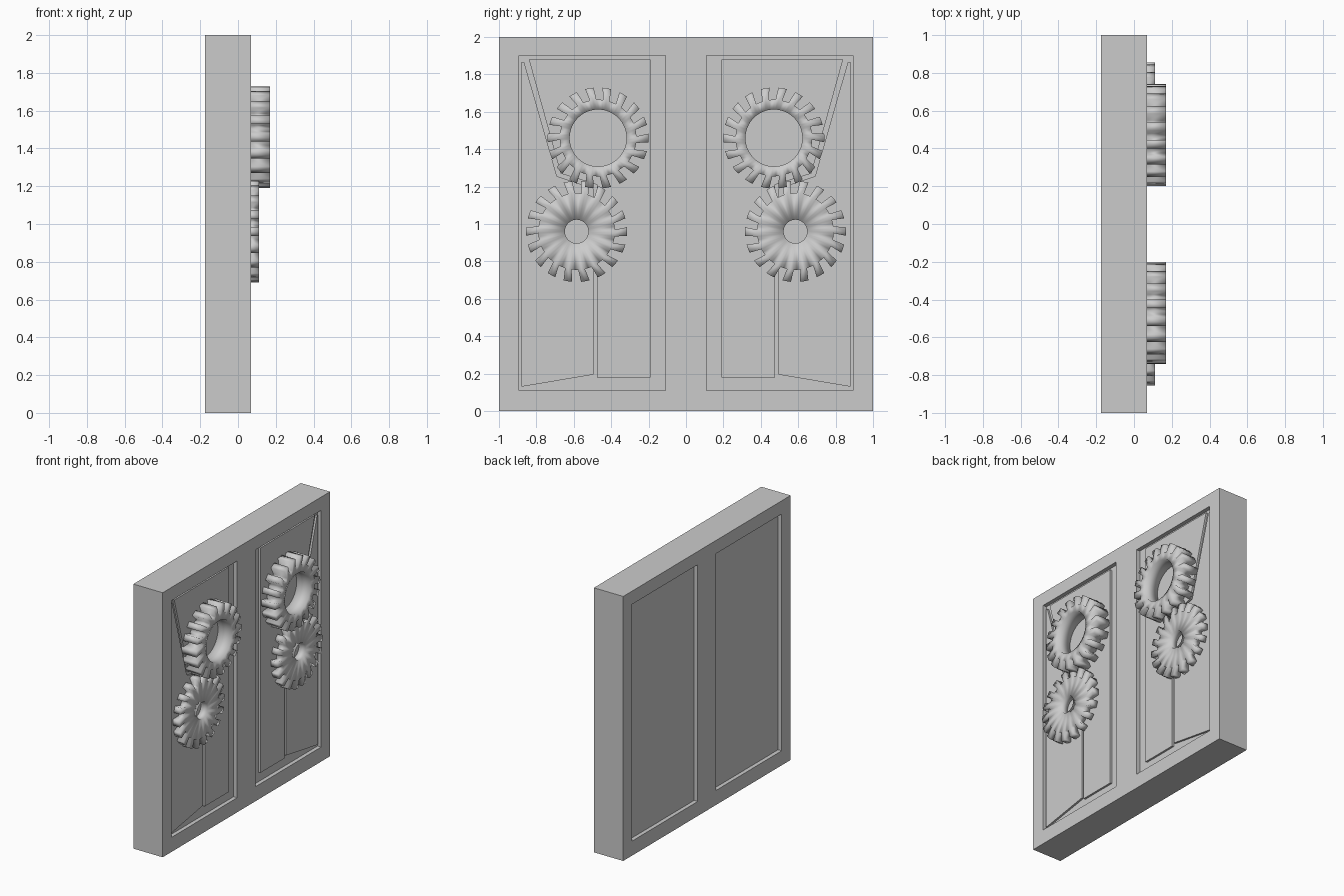
import bpy, bmesh
from math import cos, sin, radians, pi

if "Cube" in bpy.data.objects:
    bpy.data.objects.remove(bpy.data.objects["Cube"])

BACK, FRONT, DEPTH = -0.175, 0.07, 0.03


def make_object(name, bm, smooth=False):
    bmesh.ops.recalc_face_normals(bm, faces=bm.faces)
    mesh = bpy.data.meshes.new(name)
    bm.to_mesh(mesh)
    bm.free()
    for p in mesh.polygons:
        p.use_smooth = smooth
    obj = bpy.data.objects.new(name, mesh)
    bpy.context.collection.objects.link(obj)
    return obj


def prism(name, outline, x0, x1):
    """Extrude a (y, z) outline along x."""
    bm = bmesh.new()
    face = bm.faces.new([bm.verts.new((x0, y, z)) for y, z in outline])
    new = bmesh.ops.extrude_face_region(bm, geom=[face])["geom"]
    verts = [v for v in new if isinstance(v, bmesh.types.BMVert)]
    bmesh.ops.translate(bm, verts=verts, vec=(x1 - x0, 0, 0))
    return make_object(name, bm)


def rect(y0, y1, z0, z1):
    return [(y0, z0), (y1, z0), (y1, z1), (y0, z1)]


def gear(name, cy, cz, hole, root, tip, x0, x1, teeth, phase, side):
    """Flat gear about the x axis; four steps per tooth."""
    bm = bmesh.new()
    n = teeth * 4
    step = 2 * pi / n

    def ring(x, radius):
        return [bm.verts.new((x, side * (cy + radius * cos(phase + (i - .5) * step)),
                              cz + radius * sin(phase + (i - .5) * step)))
                for i in range(n)]

    inner = [ring(x, hole) for x in (x0, x1)]
    mid = [ring(x, root) for x in (x0, x1)]
    outer = [[], []]
    half = step * 0.98
    for k, x in enumerate((x0, x1)):
        for t in range(teeth):
            a = phase + t * 4 * step
            outer[k].append([bm.verts.new((x, side * (cy + tip * cos(a + s)), cz + tip * sin(a + s)))
                             for s in (-half, 0, half)])
    # web and hole wall
    for i in range(n):
        j = (i + 1) % n
        bm.faces.new((inner[0][i], inner[0][j], inner[1][j], inner[1][i]))
        for k in (0, 1):
            bm.faces.new((inner[k][i], inner[k][j], mid[k][j], mid[k][i]))
    # teeth and the floors between them
    for t in range(teeth):
        lo = [t * 4 - 1, t * 4, t * 4 + 1, t * 4 + 2]
        idx = [i % n for i in lo]
        for a, b in ((idx[2], idx[3]), (idx[3], (idx[3] + 1) % n)):
            if a == idx[2]:
                # first floor step after the tooth
                bm.faces.new((mid[0][a], mid[0][b], mid[1][b], mid[1][a]))
        o = [outer[0][t], outer[1][t]]
        r = [[mid[k][i] for i in idx[:3]] for k in (0, 1)]
        for k in (0, 1):
            for m in (0, 1):
                bm.faces.new((r[k][m], r[k][m + 1], o[k][m + 1], o[k][m]))
        for m in (0, 1):
            bm.faces.new((o[0][m], o[0][m + 1], o[1][m + 1], o[1][m]))
        for m in (0, 2):
            bm.faces.new((r[0][m], o[0][m], o[1][m], r[1][m]))
        # second floor step up to the next tooth
        a, b = idx[3], (t * 4 + 3) % n
        bm.faces.new((mid[0][a], mid[0][b], mid[1][b], mid[1][a]))
    return make_object(name, bm, smooth=True)


# Door slab with recessed panels on both faces
slab = prism("door_slab", rect(-1, 1, 0, 2), BACK, FRONT)
for s in (-1, 1):
    ys = sorted((s * 0.11, s * 0.893))
    for x0, x1 in ((BACK - 0.1, BACK + DEPTH), (FRONT - DEPTH, FRONT + 0.1)):
        cutter = prism("recess_cutter", rect(*ys, 0.11, 1.9), x0, x1)
        cutter.hide_render = True
        mod = slab.modifiers.new("recess", "BOOLEAN")
        mod.operation = "DIFFERENCE"
        mod.solver = "EXACT"
        mod.object = cutter
        bpy.context.view_layer.objects.active = slab
        bpy.ops.object.modifier_apply(modifier=mod.name)
        bpy.data.objects.remove(cutter)

INNER = [(0.84, 1.88), (0.67, 1.27), (0.475, 1.21), (0.475, 0.18), (0.19, 0.18), (0.19, 1.88)]
OUTER = [(0.88, 1.865), (0.865, 1.865), (0.69, 1.255), (0.495, 1.19), (0.495, 0.195), (0.88, 0.13)]

# Raised plates and gears, mirrored left and right
for s, tag in ((-1, "left"), (1, "right")):
    for name, shape in (("inner_plate_", INNER), ("outer_plate_", OUTER)):
        prism(name + tag, [(s * y, z) for y, z in shape],
              FRONT - DEPTH - 0.005, FRONT - DEPTH + 0.015)
    gear("upper_gear_" + tag, -0.47, 1.46, 0.152, 0.205, 0.27,
         0.045, 0.17, 18, radians(0), -s)
    gear("lower_gear_" + tag, -0.585, 0.96, 0.063, 0.205, 0.27,
         0.045, 0.11, 18, radians(0), -s)
